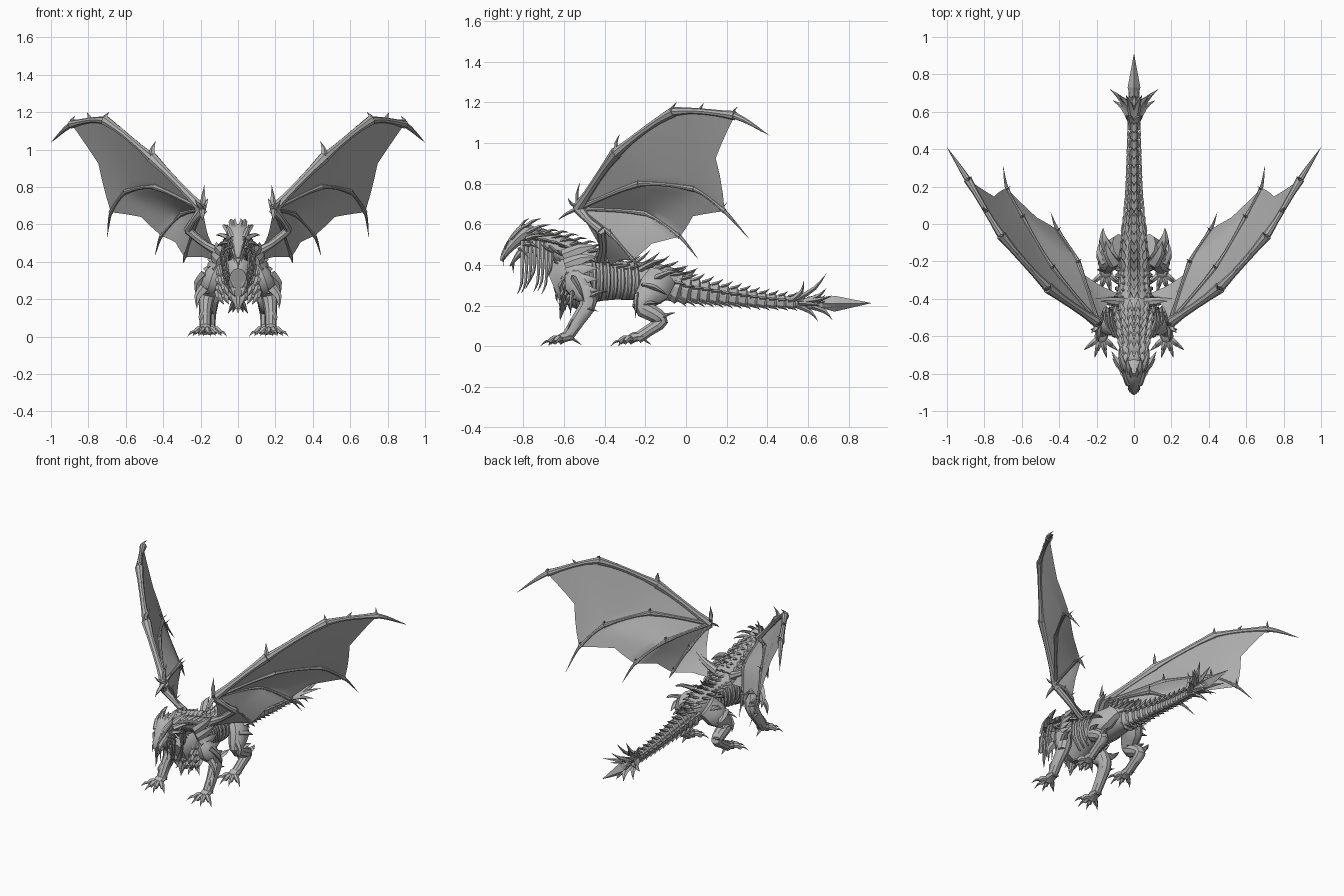
import bpy, bmesh, math, random
from mathutils import Vector

cube = bpy.data.objects.get("Cube")
if cube:
    bpy.data.objects.remove(cube, do_unlink=True)
rng = random.Random(4)

stone = bpy.data.materials.new("stone_grey")
stone.use_nodes = True
GREY = (0.45, 0.45, 0.45, 1)
stone.diffuse_color = GREY
stone.node_tree.nodes["Principled BSDF"].inputs["Base Color"].default_value = GREY


def finish(name, bm, mirror=False, angle=35, closed=True):
    """Turn a bmesh into a named object, optionally mirrored across x."""
    if closed:
        bmesh.ops.recalc_face_normals(bm, faces=bm.faces)
    mesh = bpy.data.meshes.new(name)
    bm.to_mesh(mesh)
    bm.free()
    mesh.materials.append(stone)
    obj = bpy.data.objects.new(name, mesh)
    bpy.context.collection.objects.link(obj)
    bpy.ops.object.select_all(action='DESELECT')
    obj.select_set(True)
    bpy.context.view_layer.objects.active = obj
    bpy.ops.object.shade_smooth_by_angle(angle=math.radians(angle))
    if mirror:
        obj.modifiers.new("mirror", 'MIRROR').use_mirror_merge = False


def lerp_list(values, t):
    k = min(int(t), len(values) - 2)
    return values[k] + (values[k + 1] - values[k]) * (t - k)


def curve_at(pts, t):
    """Smooth point on a path; t counts control points."""
    k = min(int(t), len(pts) - 2)
    f = t - k
    b, c = pts[k], pts[k + 1]
    a = pts[k - 1] if k else b * 2 - c
    d = pts[k + 2] if k + 2 < len(pts) else c * 2 - b
    return 0.5 * (2 * b + (c - a) * f + (2 * a - 5 * b + 4 * c - d) * f * f
                  + (3 * b - a - 3 * c + d) * f ** 3)


def tube(bm, path, radii, flat=1.0, wide=(1, 0, 0), sides=8, steps=3):
    """Loft an oval section along a path; radii run along 'wide'."""
    pts = [Vector(p) for p in path]
    flats = flat if isinstance(flat, list) else [flat] * len(pts)
    n = (len(pts) - 1) * steps
    line = [curve_at(pts, i / steps) for i in range(n + 1)]
    rings = []
    for i, p in enumerate(line):
        t = (line[min(i + 1, n)] - line[max(i - 1, 0)]).normalized()
        w = Vector(wide)
        if abs(t.dot(w)) > 0.95:
            w = Vector((0, 0, 1))
        a = (w - t * t.dot(w)).normalized()
        b = t.cross(a)
        r = max(lerp_list(radii, i / steps), 0.0006)
        rb = r * lerp_list(flats, i / steps)
        angles = [math.tau * k / sides for k in range(sides)]
        rings.append([bm.verts.new(p + a * r * math.cos(q) + b * rb * math.sin(q)) for q in angles])
    for r0, r1 in zip(rings, rings[1:]):
        for k in range(sides):
            j = (k + 1) % sides
            bm.faces.new((r0[k], r0[j], r1[j], r1[k]))
    bm.faces.new(rings[0][::-1])
    bm.faces.new(rings[-1])


def spike(bm, base, tip, r, bend=(0, 0, 0), flat=0.6, wide=(1, 0, 0), sides=5):
    """Curved thorn with a slight belly."""
    base, tip = Vector(base), Vector(tip)
    mid = (base + tip) / 2 + Vector(bend)
    tube(bm, [base, mid, tip], [r, r * 0.7, 0], flat, wide, sides, 2)


# Torso and tail profile: y, centre height, half width, half height
TRUNK = [(-.65, .29, .05, .08), (-.57, .32, .11, .145), (-.45, .34, .115, .125), (-.33, .325, .085, .095),
         (-.2, .32, .09, .095), (-.1, .31, .075, .085), (0, .28, .047, .065), (.2, .25, .033, .047),
         (.4, .225, .028, .037), (.6, .212, .023, .03), (.72, .21, .02, .024)]


def trunk_at(y):
    for a, b in zip(TRUNK, TRUNK[1:]):
        if y <= b[0]:
            f = (y - a[0]) / (b[0] - a[0])
            return [p + (q - p) * f for p, q in zip(a, b)][1:]
    return TRUNK[-1][1:]


def trunk_point(y, angle, grow=1.0):
    """Point on the trunk surface; angle from the top toward +x."""
    z, rx, rz = trunk_at(y)
    return Vector((rx * grow * math.sin(angle), y, z + rz * grow * math.cos(angle)))


bm = bmesh.new()
body = TRUNK[:7]
tube(bm, [(0, p[0], p[1]) for p in body], [p[2] for p in body], [p[3] / p[2] for p in body], sides=16)
finish("torso", bm)

# Tail made of overlapping flared segments
bm = bmesh.new()
count = 17
for i in range(count):
    y = -.08 + i * .047
    z, rx, rz = trunk_at(y)
    z2 = trunk_at(y + .06)[0]
    tube(bm, [(0, y, z), (0, y + .045, z2), (0, y + .06, z2)],
         [rx * .82, rx * 1.03, rx * .7], rz / rx, sides=10, steps=1)
finish("tail_segments", bm, angle=25)

# Swept spines on top, bottom and flanks of the tail
bm = bmesh.new()
for i in range(count - 1):
    y = -.06 + i * .047
    size = 1 - i / count * .4
    for angle, reach in ((0.25, 1.7), (1.3, 1.4), (2.7, 1.45)):
        tip = trunk_point(y + .062 * size, angle, reach)
        spike(bm, trunk_point(y, angle, .85), tip, .018 * size, (0, .006, -.003 * math.cos(angle)))
finish("tail_spines", bm, mirror=True)

# Tail fan and end blade
bm = bmesh.new()
for y, angle, reach, rise in ((.55, .3, .13, .14), (.53, .45, .1, .05), (.58, 1.3, .12, .14), (.56, 1.7, .1, .1),
                              (.55, 2.6, .09, .1), (.62, 2.8, .07, .1), (.59, .9, .1, .1)):
    out = Vector((math.sin(angle), 0, math.cos(angle)))
    base = trunk_point(y, angle, .6)
    tip = base + out * reach + Vector((0, rise, 0))
    spike(bm, base, tip, .024, out * -.008 + Vector((0, .015, 0)))
finish("tail_fan", bm, mirror=True)
bm = bmesh.new()
tube(bm, [(0, .67, .21), (0, .73, .21), (0, .91, .213)], [.02, .034, 0], 1.15, sides=4, steps=1)
finish("tail_blade", bm, angle=10)

# Back plates, in a centre row and two side rows, tallest over the hips
bm = bmesh.new()
for i in range(11):
    y = -.5 + i * .047
    lift = .035 if i > 4 else 0
    for angle, reach in ((.15, 1.35), (.8, 1.2)):
        tip = trunk_point(y + .09, angle, reach) + Vector((0, 0, lift))
        spike(bm, trunk_point(y, angle, .85), tip, .026, (0, .01, 0), .4)
finish("back_plates", bm, mirror=True)

# Ribs on the flanks
bm = bmesh.new()
for i in range(7):
    y = -.47 + i * .035
    path = [trunk_point(y + .02 * math.sin(a), a, 1.05) for a in (.6, 1.1, 1.6, 2.1, 2.7)]
    tube(bm, path, [.006, .011, .012, .011, .006], .8, (0, 1, 0), 6, 2)
finish("ribs", bm, mirror=True)

# Layered breast plates with a keel
bm = bmesh.new()
for row in range(5):
    z = .42 - row * .042
    for x in (.025, .065, .1):
        y = -.61 - .025 * math.sin(row * .8) + x * .6
        spike(bm, (x, y, z), (x * .75, y - .02, z - .08), .028, (.01, -.015, 0), .45)
spike(bm, (0, -.6, .24), (0, -.62, .125), .035)
finish("breast_plates", bm, mirror=True)

# Neck and its mane of plates
bm = bmesh.new()
neck = [Vector(p) for p in ((0, -.44, .38), (0, -.55, .44), (0, -.66, .5), (0, -.79, .53))]
tube(bm, neck, [.1, .08, .06, .045], 1, sides=12)
finish("neck", bm)
bm = bmesh.new()
for i in range(7):
    c = curve_at(neck, .5 + i * .38)
    r = .088 - i * .007
    for angle in (.2, .75, 1.3, 1.85, 2.5):
        out = Vector((math.sin(angle), .25 * math.cos(angle), math.cos(angle)))
        base = c + out * r * .8
        tip = c + out * (r + .022) + Vector((0, .07, -.02 - .01 * angle))
        spike(bm, base, tip, .022, out * .012, .4)
finish("neck_plates", bm, mirror=True)

# Head: skull, jaw, brow, horns and hanging strands
bm = bmesh.new()
tube(bm, [(0, -.73, .545), (0, -.79, .56), (0, -.84, .52), (0, -.885, .465), (0, -.908, .42)],
     [.04, .054, .043, .027, .008], [.8, .85, .8, .75, 1], sides=10)
finish("skull", bm)
bm = bmesh.new()
tube(bm, [(0, -.77, .5), (0, -.82, .455), (0, -.865, .395)], [.042, .033, .008], .5)
spike(bm, (0, -.85, .42), (0, -.85, .36), .012)
finish("lower_jaw", bm)
bm = bmesh.new()
for base, tip, r in (((.03, -.86, .53), (.058, -.77, .6), .016), ((.025, -.8, .58), (.035, -.71, .63), .02),
                     ((.01, -.82, .58), (.015, -.77, .63), .014), ((.045, -.78, .56), (.08, -.66, .6), .02),
                     ((.05, -.78, .53), (.12, -.68, .54), .022), ((.045, -.79, .5), (.115, -.72, .48), .019),
                     ((.04, -.82, .48), (.08, -.77, .43), .014), ((.018, -.89, .48), (.025, -.87, .52), .01),
                     ((.015, -.895, .44), (.018, -.9, .39), .007)):
    spike(bm, base, tip, r, (.006, 0, .01))
finish("horns", bm, mirror=True)
bm = bmesh.new()
for i in range(8):
    x, y = rng.uniform(.035, .075), -.815 + i * .02
    low = rng.uniform(.25, .33)
    tube(bm, [(x, y + .01, .52), (x + .02, y + .01, .42), (x + .012, y + .005, low + .05), (x, y - .015, low)],
         [.012, .01, .007, .001], .5, (0, 1, 0), 5, 2)
finish("hanging_strands", bm, mirror=True)


def foot(bm, x, y):
    """Splayed foot with four clawed toes and a rear claw."""
    tube(bm, [(x, y + .045, .05), (x, y, .045), (x, y - .03, .025)], [.028, .036, .03], .7)
    for turn in (-.85, -.25, .3, .9):
        d = Vector((math.sin(turn), -math.cos(turn), 0))
        p = Vector((x, y, 0)) + d * .02
        up = Vector((0, 0, 1))
        tube(bm, [p + up * .035, p + d * .03 + up * .037, p + d * .055 + up * .02], [.016, .017, .013], 1, (0, 0, 1), 6)
        spike(bm, p + d * .045 + up * .027, p + d * .1 + up * .002, .013, up * .01)
    spike(bm, (x, y + .04, .04), (x, y + .085, .008), .013)


# Forelegs with elbow thorns
bm = bmesh.new()
tube(bm, [(.09, -.53, .37), (.135, -.53, .3), (.165, -.48, .22), (.175, -.53, .13), (.175, -.585, .045)],
     [.05, .062, .044, .033, .03], [1.2, 1.1, 1, 1.1, 1], sides=10)
for base, tip, r in (((.17, -.48, .24), (.2, -.38, .27), .028), ((.17, -.51, .18), (.2, -.43, .17), .022),
                     ((.18, -.56, .26), (.22, -.57, .15), .028), ((.17, -.55, .33), (.225, -.5, .22), .035),
                     ((.175, -.56, .13), (.185, -.59, .055), .024)):
    spike(bm, base, tip, r, (.015, 0, .01), .45)
foot(bm, .175, -.6)
finish("front_legs", bm, mirror=True)

# Hind legs
bm = bmesh.new()
tube(bm, [(.07, -.12, .34), (.115, -.16, .28), (.145, -.22, .2), (.15, -.16, .16), (.15, -.12, .125),
          (.15, -.18, .08), (.15, -.24, .04)], [.055, .064, .046, .042, .034, .03, .03],
     [1.4, 1.3, 1, 1, 1, 1, 1], sides=10)
for base, tip, r in (((.13, -.14, .34), (.165, -.02, .37), .035), ((.14, -.2, .3), (.18, -.09, .25), .04),
                     ((.15, -.22, .2), (.185, -.12, .21), .03), ((.15, -.13, .13), (.16, -.05, .165), .026),
                     ((.15, -.24, .25), (.175, -.25, .14), .03), ((.1, -.22, .38), (.15, -.09, .43), .035)):
    spike(bm, base, tip, r, (.015, 0, .01), .45)
foot(bm, .15, -.255)
finish("hind_legs", bm, mirror=True)

# Shoulder plates sweeping back over the wing roots
bm = bmesh.new()
for i in range(5):
    z = .46 - i * .045
    x = .085 + .018 * i
    spike(bm, (x, -.6 + i * .01, z - .02), (x + .025, -.43, z + .035 - i * .01), .038, (.02, 0, .012), .4, (0, 0, 1))
finish("shoulder_plates", bm, mirror=True)

# Wing bones: each starts at the wrist and ends in a claw
WRIST = (.19, -.53, .68)
ELBOW = (.27, -.42, .57)
LEADING = [WRIST, (.46, -.34, .955), (.71, -.06, 1.155), (.89, .24, 1.135), (1.0, .41, 1.038)]
SECOND = [WRIST, (.44, -.23, .8), (.6, .04, .775), (.68, .19, .665), (.7, .31, .53)]
THIRD = [WRIST, (.3, -.2, .655), (.41, -.03, .54), (.445, .06, .43)]
FOURTH = [WRIST, (.245, -.37, .55), (.285, -.26, .425), (.292, -.23, .39)]
ROOT = [WRIST, (.16, -.45, .54), (.09, -.37, .4), (.08, -.35, .38)]


def bone_at(bone, t):
    """Point on a bone chain, bowed only slightly between joints."""
    pts = [Vector(p) for p in bone]
    return lerp_list(pts, t).lerp(curve_at(pts, t), .5)


bm = bmesh.new()
tube(bm, [(.06, -.42, .43), (.17, -.41, .49), ELBOW], [.03, .02, .022])
tube(bm, [ELBOW, (.24, -.48, .62), WRIST], [.022, .017, .028])
for bone, r in ((LEADING, .025), (SECOND, .014), (THIRD, .012), (FOURTH, .01)):
    last = len(bone) - 2
    for k in range(last + 1):
        s = r * (1 - .13 * k)
        path = [bone_at(bone, k + f / 4) for f in range(5)]
        radii = [1.2, .85, .8, .9, 1.25] if k < last else [1.1, .85, .6, .35, 0]
        tube(bm, path, [s * q for q in radii], 1, (0, 0, 1), 8, 2)
        if 0 < k:
            rise = .09 if bone is LEADING and k == 1 else .045
            p = Vector(bone[k])
            spike(bm, p, p + Vector((-.02, .015, rise)), s * .9, (.008, -.012, 0))
for dx, dy, dz in ((-.01, .01, .13), (0, -.1, -.06), (.04, -.05, .05), (-.03, .05, .06)):
    spike(bm, WRIST, Vector(WRIST) + Vector((dx, dy, dz)), .018, (0, -.012, 0))
for t in (.35, .65, 1.3, 1.6, 2.4):
    p = bone_at(LEADING, t)
    spike(bm, p, p + Vector((.02, .025, .04)), .014)
finish("wing_bones", bm, mirror=True)

# Wing skin stretched between neighbouring bones with a scalloped rim
bm = bmesh.new()
fingers = [LEADING, SECOND, THIRD, FOURTH, ROOT]
ACROSS, ALONG = 6, 12
for a, b, dip in zip(fingers, fingers[1:], (.11, .13, .1, .06)):
    grid = []
    for i in range(ACROSS + 1):
        u = i / ACROSS
        cut = 1 - dip * (1 - abs(2 * u - 1))
        ts = [.02 + .98 * j / ALONG * cut for j in range(ALONG + 1)]
        grid.append([bm.verts.new(bone_at(a, t * (len(a) - 2)).lerp(bone_at(b, t * (len(b) - 2)), u)) for t in ts])
    for g, h in zip(grid, grid[1:]):
        for j in range(ALONG):
            bm.faces.new((g[j], h[j], h[j + 1], g[j + 1]))
bmesh.ops.remove_doubles(bm, verts=bm.verts, dist=.0005)
finish("wing_skin", bm, mirror=True, closed=False)
